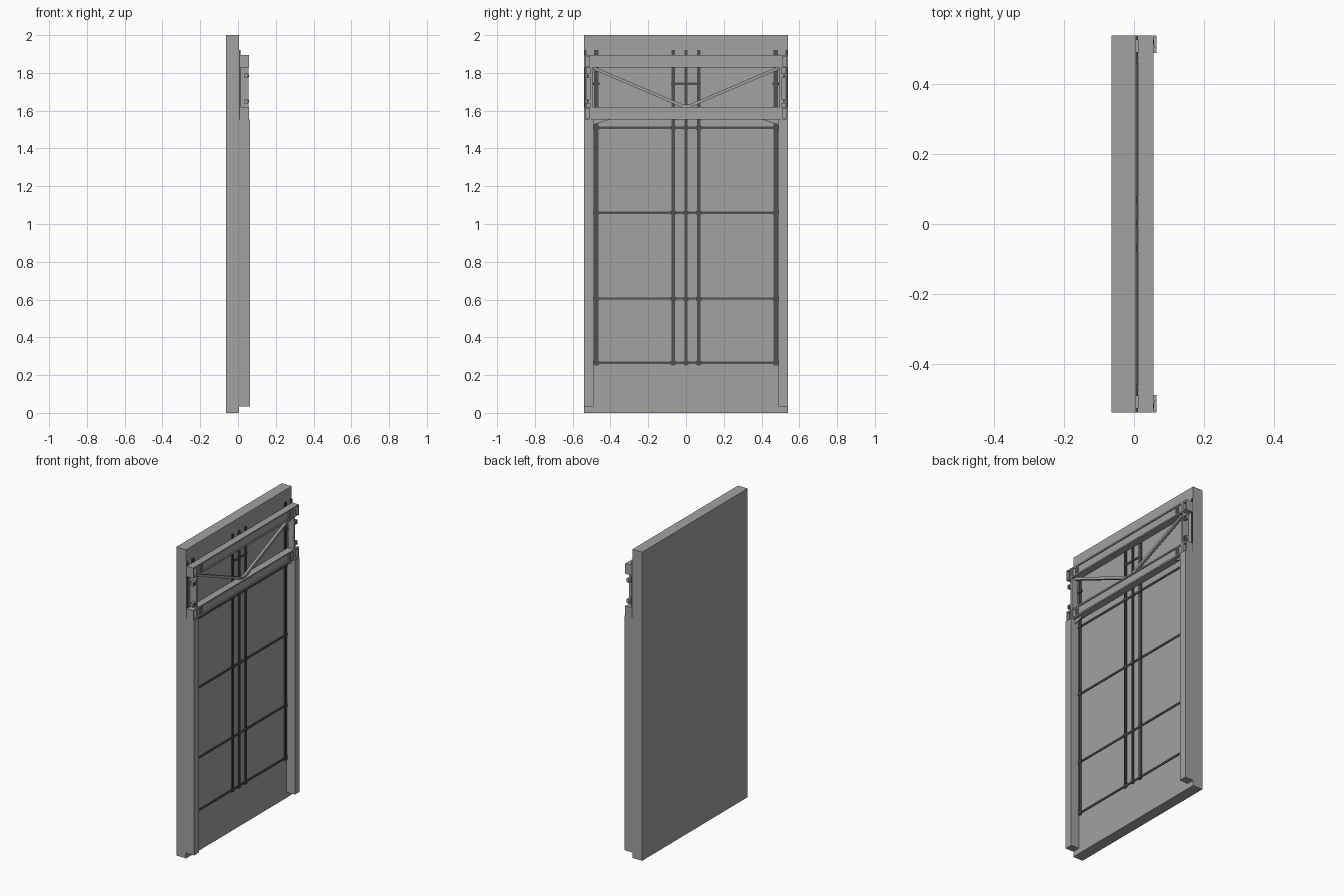
import bpy
from mathutils import Vector

cube = bpy.data.objects.get("Cube")
if cube:
    bpy.data.objects.remove(cube, do_unlink=True)


def material(name, value):
    m = bpy.data.materials.new(name)
    m.use_nodes = True
    col = (value, value, value * 0.97, 1)
    m.diffuse_color = col
    bsdf = m.node_tree.nodes["Principled BSDF"]
    bsdf.inputs["Base Color"].default_value = col
    bsdf.inputs["Roughness"].default_value = 0.8
    return m


CONCRETE = material("concrete grey", 0.36)
STEEL = material("steel grey", 0.36)
DARK = material("dark rail grey", 0.08)


def box(name, x, y, z, mat):
    """Box from (low, high) ranges on each axis."""
    lo, hi = zip(*(sorted(r) for r in (x, y, z)))
    verts = [(a, b, c) for a in (lo[0], hi[0]) for b in (lo[1], hi[1]) for c in (lo[2], hi[2])]
    faces = [(0, 1, 3, 2), (4, 6, 7, 5), (0, 4, 5, 1), (2, 3, 7, 6), (0, 2, 6, 4), (1, 5, 7, 3)]
    return mesh(name, verts, faces, mat)


def mesh(name, verts, faces, mat):
    me = bpy.data.meshes.new(name)
    me.from_pydata(verts, [], faces)
    me.materials.append(mat)
    ob = bpy.data.objects.new(name, me)
    bpy.context.collection.objects.link(ob)
    return ob


def plate(name, points, x, mat):
    """Flat plate: a y-z outline extruded along x."""
    n = len(points)
    verts = [(x[0], *p) for p in points] + [(x[1], *p) for p in points]
    faces = [tuple(range(n))[::-1], tuple(range(n, 2 * n))]
    faces += [(i, (i + 1) % n, n + (i + 1) % n, n + i) for i in range(n)]
    return mesh(name, verts, faces, mat)


def strut(name, a, b, width, x, mat):
    """Straight bar between two y-z points."""
    a, b = Vector(a), Vector(b)
    d = (b - a).normalized() * width / 2
    side = Vector((-d.y, d.x))
    return plate(name, [a - side, b - side, b + side, a + side], x, mat)


WALL = 0.006          # front surface of the wall panel
FRONT = 0.064
TRUSS = (0.011, 0.056)
BARS = (0.265, 0.605, 1.06, 1.51)

# Wall panel and side columns
box("wall_panel", (-FRONT, WALL), (-0.54, 0.54), (0, 2), CONCRETE)
for s, side in ((1, "left"), (-1, "right")):
    box(side + "_column", (WALL, FRONT), (s * 0.49, s * 0.54), (0.035, 1.553), CONCRETE)

# Vertical rails, each a shallow channel with two raised lips
for y, w in ((-0.475, 0.022), (-0.067, 0.02), (0, 0.014), (0.067, 0.02), (0.475, 0.022)):
    box("vertical_rail", (WALL, 0.009), (y - w / 2, y + w / 2), (0.25, 1.92), DARK)
    for s in (-1, 1):
        box("rail_lip", (WALL, 0.012), (y + s * w / 2, y + s * (w / 2 - 0.005)), (0.25, 1.92), DARK)

# Horizontal bars and their clamps
for z in BARS:
    box("horizontal_bar", (WALL, 0.011), (-0.485, 0.485), (z - 0.006, z + 0.006), DARK)
    for y in (-0.475, -0.067, 0, 0.067, 0.475):
        box("bar_clamp", (WALL, 0.014), (y - 0.014, y + 0.014), (z - 0.009, z + 0.009), DARK)
box("upper_tie_bar", (WALL, 0.011), (-0.08, 0.08), (1.736, 1.748), DARK)

# Truss chords: wide flanges around a recessed web
for name, z0, z1 in (("top_chord", 1.828, 1.895), ("bottom_chord", 1.553, 1.62)):
    box(name + "_web", (0.044, 0.049), (-0.5, 0.5), (z0, z1), STEEL)
    for z in (z0, z1 - 0.009):
        box(name + "_flange", TRUSS, (-0.535, 0.535), (z, z + 0.009), STEEL)
    for s in (-1, 1):
        for y in (0.44, 0.458, 0.49):
            box(name + "_stiffener", TRUSS, (s * y, s * (y + 0.005)), (z0, z1), STEEL)
        # Framed end box
        for y in (0.503, 0.533):
            box(name + "_end_plate", (0.011, 0.058), (s * y, s * (y + 0.007)), (z0, z1), STEEL)
        box(name + "_end_back", (0.03, 0.04), (s * 0.503, s * 0.54), (z0, z1), STEEL)

# Truss ends, diagonals and gussets
for s, side in ((1, "left"), (-1, "right")):
    box(side + "_truss_post", TRUSS, (s * 0.494, s * 0.506), (1.553, 1.895), STEEL)
    box(side + "_wall_rail", (WALL, 0.012), (s * 0.526, s * 0.54), (1.553, 1.92), DARK)
    for z in (1.65, 1.785):
        box(side + "_post_bracket", (0.035, 0.053), (s * 0.506, s * 0.535), (z - 0.012, z + 0.012), STEEL)
        box(side + "_bracket_bolt", (0.053, 0.057), (s * 0.513, s * 0.527), (z - 0.006, z + 0.006), DARK)
    strut(side + "_diagonal", (s * 0.488, 1.825), (s * 0.012, 1.622), 0.016, (0.026, 0.042), STEEL)
    box(side + "_rail_clamp", (WALL, 0.016), (s * 0.458, s * 0.492), (1.736, 1.75), DARK)
    plate(side + "_gusset", [(s * 0.49, 1.553), (s * 0.405, 1.553), (s * 0.49, 1.525)], (0.03, 0.036), STEEL)
box("diagonal_joint", (0.024, 0.044), (-0.022, 0.022), (1.618, 1.632), STEEL)
